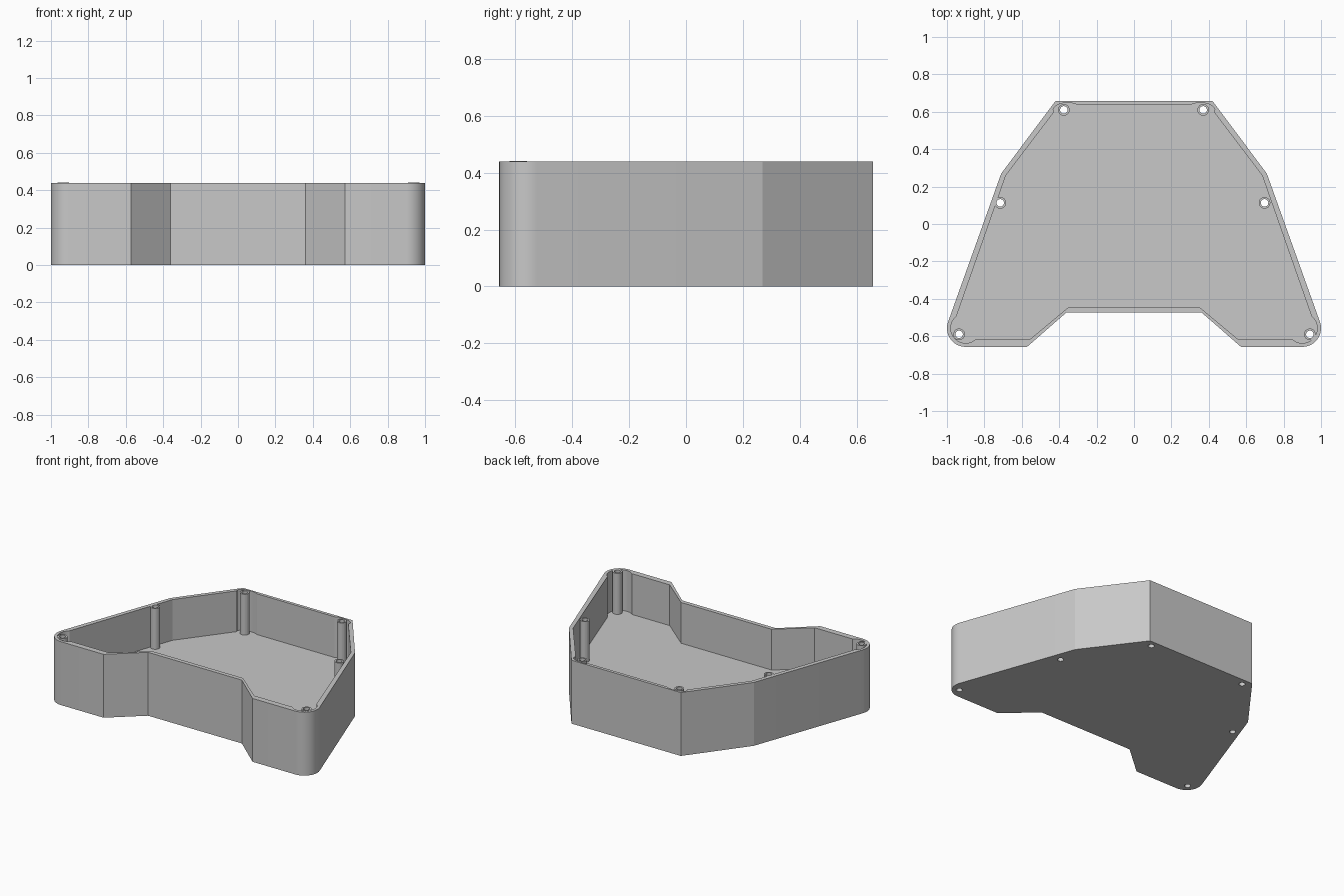
import bpy, bmesh, math

cube = bpy.data.objects.get("Cube")
if cube:
    bpy.data.objects.remove(cube, do_unlink=True)

HEIGHT, FLOOR = 0.44, 0.157

grey = bpy.data.materials.new("plain grey")
grey.use_nodes = True
grey.diffuse_color = (0.58, 0.58, 0.58, 1)
grey.node_tree.nodes["Principled BSDF"].inputs["Base Color"].default_value = (0.58, 0.58, 0.58, 1)


def finish(name, bm):
    bmesh.ops.recalc_face_normals(bm, faces=bm.faces)
    mesh = bpy.data.meshes.new(name)
    bm.to_mesh(mesh)
    bm.free()
    mesh.materials.append(grey)
    obj = bpy.data.objects.new(name, mesh)
    bpy.context.collection.objects.link(obj)
    return obj


def prism(name, outline, z0, z1):
    """Extrude a closed outline upward."""
    bm = bmesh.new()
    face = bm.faces.new([bm.verts.new((x, y, z0)) for x, y in outline])
    moved = bmesh.ops.extrude_face_region(bm, geom=[face])["geom"]
    verts = [v for v in moved if isinstance(v, bmesh.types.BMVert)]
    bmesh.ops.translate(bm, verts=verts, vec=(0, 0, z1 - z0))
    return finish(name, bm)


def ellipse(x, y, rx, ry, n=32):
    return [(x + rx * math.cos(math.tau * i / n), y + ry * math.sin(math.tau * i / n))
            for i in range(n)]


def mirrored(half):
    return half + [(-x, y) for x, y in reversed(half)]


def select(obj):
    bpy.ops.object.select_all(action="DESELECT")
    obj.select_set(True)
    bpy.context.view_layer.objects.active = obj


def cut(target, cutter):
    cutter.hide_render = True
    mod = target.modifiers.new("cut", "BOOLEAN")
    mod.operation, mod.solver, mod.object = "DIFFERENCE", "EXACT", cutter
    select(target)
    bpy.ops.object.modifier_apply(modifier=mod.name)
    bpy.data.objects.remove(cutter, do_unlink=True)


def tube(name, x, y, z0, z1, outer, inner, n=24):
    """Hollow round post."""
    bm = bmesh.new()
    rings = [[bm.verts.new((px, py, z)) for px, py in ellipse(x, y, r, r, n)]
             for r, z in ((outer, z0), (outer, z1), (inner, z1), (inner, z0))]
    for a, b in zip(rings, rings[1:] + rings[:1]):
        for i in range(n):
            j = (i + 1) % n
            bm.faces.new((a[i], a[j], b[j], b[i]))
    return finish(name, bm)


# Outer outline, one half from the back to the front notch, with a round corner
start = math.radians(19.7)
corner = [(0.9 + 0.1 * math.cos(start - t * (start + math.pi / 2) / 12),
           -0.557 + 0.1 * math.sin(start - t * (start + math.pi / 2) / 12))
          for t in range(13)]
outer_half = [(0.42, 0.657), (0.71, 0.27)] + corner + [(0.572, -0.657), (0.36, -0.472)]
inner_half = [(0.4, 0.635), (0.685, 0.26), (0.962, -0.53), (0.93, -0.585),
              (0.88, -0.617), (0.557, -0.617), (0.348, -0.443)]

tray = prism("tray_body", mirrored(outer_half), 0, HEIGHT)
cut(tray, prism("cavity_cutter", mirrored(inner_half), FLOOR, 0.6))

# Rounded recesses in the wall beside the corner posts
for side in (-1, 1):
    for x, y, rx, ry in ((0.9, -0.557, 0.08, 0.08), (0.355, 0.61, 0.077, 0.038)):
        cut(tray, prism("recess_cutter", ellipse(side * x, y, rx, ry), FLOOR, 0.6))

# Screw posts with holes through the floor
posts = {
    "back_left_post": (0.37, 0.61, HEIGHT),
    "back_right_post": (-0.375, 0.61, HEIGHT),
    "side_left_post": (0.698, 0.113, HEIGHT),
    "side_right_post": (-0.715, 0.113, HEIGHT),
    "front_left_post": (0.94, -0.59, HEIGHT + 0.0015),
    "front_right_post": (-0.935, -0.59, HEIGHT + 0.0015),
}
parts = [tray]
for name, (x, y, top) in posts.items():
    cut(tray, prism("hole_cutter", ellipse(x, y, 0.02, 0.02, 24), -0.1, 0.6))
    parts.append(tube(name, x, y, FLOOR - 0.01, top, 0.031, 0.02))

for part in parts:
    select(part)
    bpy.ops.object.shade_smooth_by_angle(angle=math.radians(12))
